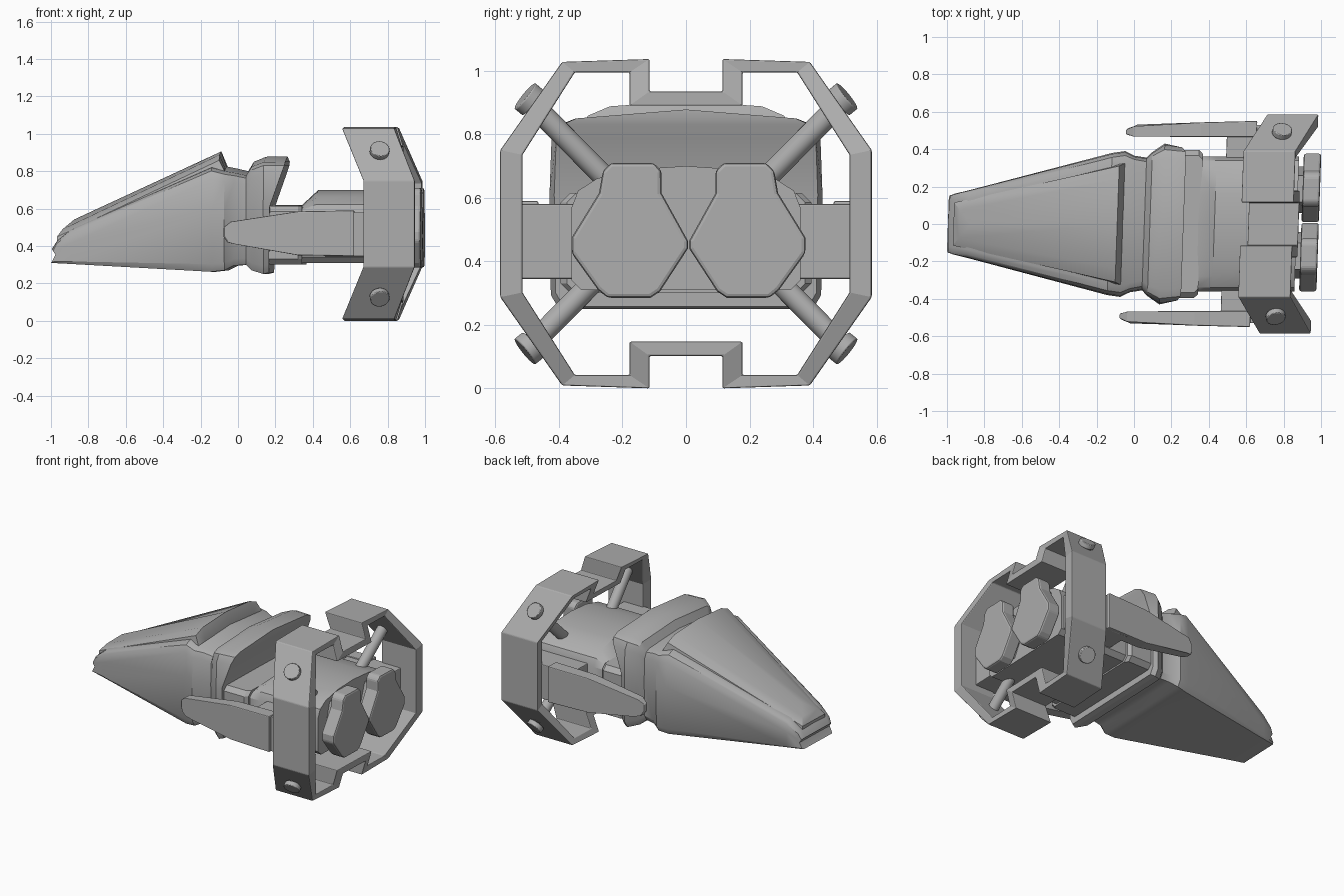
import bpy, bmesh, math
from mathutils import Vector, Matrix

if "Cube" in bpy.data.objects:
    bpy.data.objects.remove(bpy.data.objects["Cube"])

SKEW = 0.035  # the whole craft leans slightly: x shifts with y
grey = bpy.data.materials.new("dark_grey")
grey.diffuse_color = (0.42, 0.42, 0.42, 1)
grey.use_nodes = True
grey.node_tree.nodes["Principled BSDF"].inputs["Base Color"].default_value = grey.diffuse_color


def finish(name, bm, bevel=0.0, smooth=None):
    for v in bm.verts:
        v.co.x += SKEW * v.co.y
    bmesh.ops.remove_doubles(bm, verts=bm.verts, dist=1e-5)
    bmesh.ops.recalc_face_normals(bm, faces=bm.faces)
    me = bpy.data.meshes.new(name)
    bm.to_mesh(me)
    bm.free()
    me.materials.append(grey)
    ob = bpy.data.objects.new(name, me)
    bpy.context.collection.objects.link(ob)
    if bevel:
        m = ob.modifiers.new("bevel", 'BEVEL')
        m.width, m.segments, m.limit_method = bevel, 2, 'ANGLE'
        m.angle_limit = math.radians(35)
    if smooth:
        bpy.ops.object.select_all(action='DESELECT')
        bpy.context.view_layer.objects.active = ob
        ob.select_set(True)
        bpy.ops.object.shade_smooth_by_angle(angle=math.radians(smooth))
    return ob


def loft(name, sections, **kw):
    """Skin mirrored half sections (points run bottom centre to top centre)."""
    bm = bmesh.new()
    rows = []
    for s in sections:
        half = [bm.verts.new(p) for p in s]
        mir = [h if abs(h.co.y) < 1e-6 else bm.verts.new((h.co.x, -h.co.y, h.co.z)) for h in half]
        rows.append((half, mir))
    for a, b in zip(rows, rows[1:]):
        for side in (0, 1):
            for i in range(len(a[0]) - 1):
                bm.faces.new((a[side][i], a[side][i + 1], b[side][i + 1], b[side][i]))
    for half, mir in (rows[0], rows[-1]):
        for i in range(len(half) - 1):
            bm.faces.new(list(dict.fromkeys((half[i], half[i + 1], mir[i + 1], mir[i]))))
    return finish(name, bm, **kw)


def prism(name, outline, to3d, a, b, **kw):
    """Extrude a 2D outline between depths a and b."""
    bm = bmesh.new()
    lo = [bm.verts.new(to3d(p, a)) for p in outline]
    hi = [bm.verts.new(to3d(p, b)) for p in outline]
    bm.faces.new(lo)
    bm.faces.new(hi)
    for i in range(len(lo)):
        j = (i + 1) % len(lo)
        bm.faces.new((lo[i], lo[j], hi[j], hi[i]))
    return finish(name, bm, **kw)


def rod(name, p, q, r, **kw):
    p, q = Vector(p), Vector(q)
    d = q - p
    bm = bmesh.new()
    mat = Matrix.Translation((p + q) / 2) @ d.to_track_quat('Z', 'Y').to_matrix().to_4x4()
    bmesh.ops.create_cone(bm, cap_ends=True, segments=24, radius1=r, radius2=r, depth=d.length, matrix=mat)
    return finish(name, bm, smooth=40, **kw)


def hull_section(x, zb, zt, w, tw, fx=lambda z, f: 0):
    h = zt - zb
    pts = [(0, 0), (.93 * w, 0), (.99 * w, .07), (w, .57), (.985 * w, .85),
           (tw + .6 * (w - tw), .925), (tw, .955), (0, 1)]
    return [(x + fx(zb + f * h, f), y, zb + f * h) for y, f in pts]


# Tapered nose hull with ribbed collar and slanted back
loft("nose_hull", [
    hull_section(-.995, .31, .385, .155, .12, lambda z, f: .025 * math.sin(math.pi * f)),
    hull_section(-.965, .308, .43, .162, .125),
    hull_section(-.89, .304, .495, .18, .135),
    hull_section(-.13, .262, .845, .38, .32),
    hull_section(-.06, .27, .825, .39, .33),
    hull_section(-.01, .295, .815, .365, .315),
    hull_section(.055, .30, .80, .355, .30),
    hull_section(.085, .27, .85, .385, .33),
    hull_section(.15, .25, .877, .43, .35),
    hull_section(.18, .258, .878, .415, .345, lambda z, f: .085 * min(1, max(0, (z - .6) / .24))),
], smooth=30)

# Raised canopy panel with V-notched front
loft("canopy_panel", [
    [(-.87, 0, .46), (-.965, .115, .40), (-.965, .115, .448), (-.935, .075, .49), (-.875, 0, .542)],
    [(-.09, 0, .80), (-.09, .325, .78), (-.09, .31, .858), (-.09, .24, .888), (-.09, 0, .905)],
    [(-.055, 0, .79), (-.055, .33, .77), (-.06, .325, .80), (-.06, .25, .815), (-.06, 0, .822)],
], smooth=25)

# Neck block behind the collar
loft("neck_block", [[(x, 0, .30), (x, w - .03, .30), (x, w, .33), (x, w, .585), (x, w - .03, .615), (x, 0, .618)]
                    for x, w in ((.12, .395), (.335, .395), (.355, .375))], smooth=30)


# Main rear body with rounded top
def body_section(x, top, w=.36):
    h = top - .57
    return [(x, 0, .31), (x, w - .03, .31), (x, w, .34), (x, w, .57), (x, w - .02, .57 + h * .4),
            (x, w - .08, .57 + h * .7), (x, w - .2, .57 + h * .92), (x, 0, top)]


loft("rear_body", [body_section(.30, .60), body_section(.34, .615), body_section(.43, .70), body_section(.87, .70)],
     smooth=30)

# Side arms with mounts and brackets
arm = [(-.06, .50), (-.02, .53), (.34, .585), (.64, .59), (.64, .345), (.34, .35), (0, .41), (-.04, .42), (-.06, .45)]
mount = [(.48, .58), (.85, .58), (.85, .345), (.48, .345)]
for s, side in ((1, "left"), (-1, "right")):
    def arm_point(p, d, s=s):
        if d:
            y = .505 + .03 * min(1, (p[0] + .06) / .06) + .015 * max(0, p[0]) / .6
        else:
            y = .48 if p[0] < -.03 else .465
        return (p[0], s * y, p[1])
    prism(side + "_arm", arm, arm_point, 0, 1, bevel=.006)
    prism(side + "_arm_mount", mount, lambda p, d: (p[0], d, p[1]), s * .32, s * .53, bevel=.005)

# Engine pods on short stems
pod = [(.085, .685), (.11, .71), (.245, .71), (.27, .685), (.282, .615), (.368, .475), (.368, .425),
       (.285, .31), (.255, .285), (.12, .285), (.09, .305), (.002, .44), (.002, .465), (.085, .615)]
stem = [(.11, .64), (.25, .64), (.30, .45), (.25, .34), (.11, .34), (.05, .45)]
for s, side in ((1, "left"), (-1, "right")):
    prism(side + "_engine_pod", pod, lambda p, d: (d, s * p[0] + .008, p[1]), .895, .988, bevel=.012)
    prism(side + "_engine_stem", stem, lambda p, d: (d, s * p[0] + .008, p[1]), .86, .90)

# Notched octagonal frame: quarter profile (outer y, z, inner y, z, x front, x rear)
quarter = [(.115, .935, .178, .89, .61, .88), (.115, 1.037, .178, .995, .57, .85),
           (.39, 1.028, .35, .995, .57, .85), (.585, .75, .515, .735, .69, .965)]


def flip(q, sy, low):
    return [(sy * a, 1.037 - b if low else b, sy * c, 1.037 - d if low else d, e, f) for a, b, c, d, e, f in q]


path = flip(quarter, 1, 0) + flip(quarter, 1, 1)[::-1] + flip(quarter, -1, 1) + flip(quarter, -1, 0)[::-1]
bm = bmesh.new()
rings = [[bm.verts.new(p) for p in ((e, a, b), (f, a, b), (f + .0, c, d), (e + .015, c, d))]
         for a, b, c, d, e, f in path]
for i, r in enumerate(rings):
    n = rings[(i + 1) % len(rings)]
    for k in range(4):
        bm.faces.new((r[k], r[(k + 1) % 4], n[(k + 1) % 4], n[k]))
finish("frame_ring", bm, bevel=.005)

# Diagonal struts with bolt heads
for sy in (1, -1):
    for sz in (1, -1):
        def at(x, y, z):
            return (x, sy * y, .518 + sz * z)
        tag = ("left_" if sy > 0 else "right_") + ("upper_" if sz > 0 else "lower_")
        rod(tag + "strut", at(.77, .48, .373), at(.74, .20, .09), .035)
        rod(tag + "bolt", at(.772, .482, .382), at(.777, .508, .403), .052, bevel=.004)
